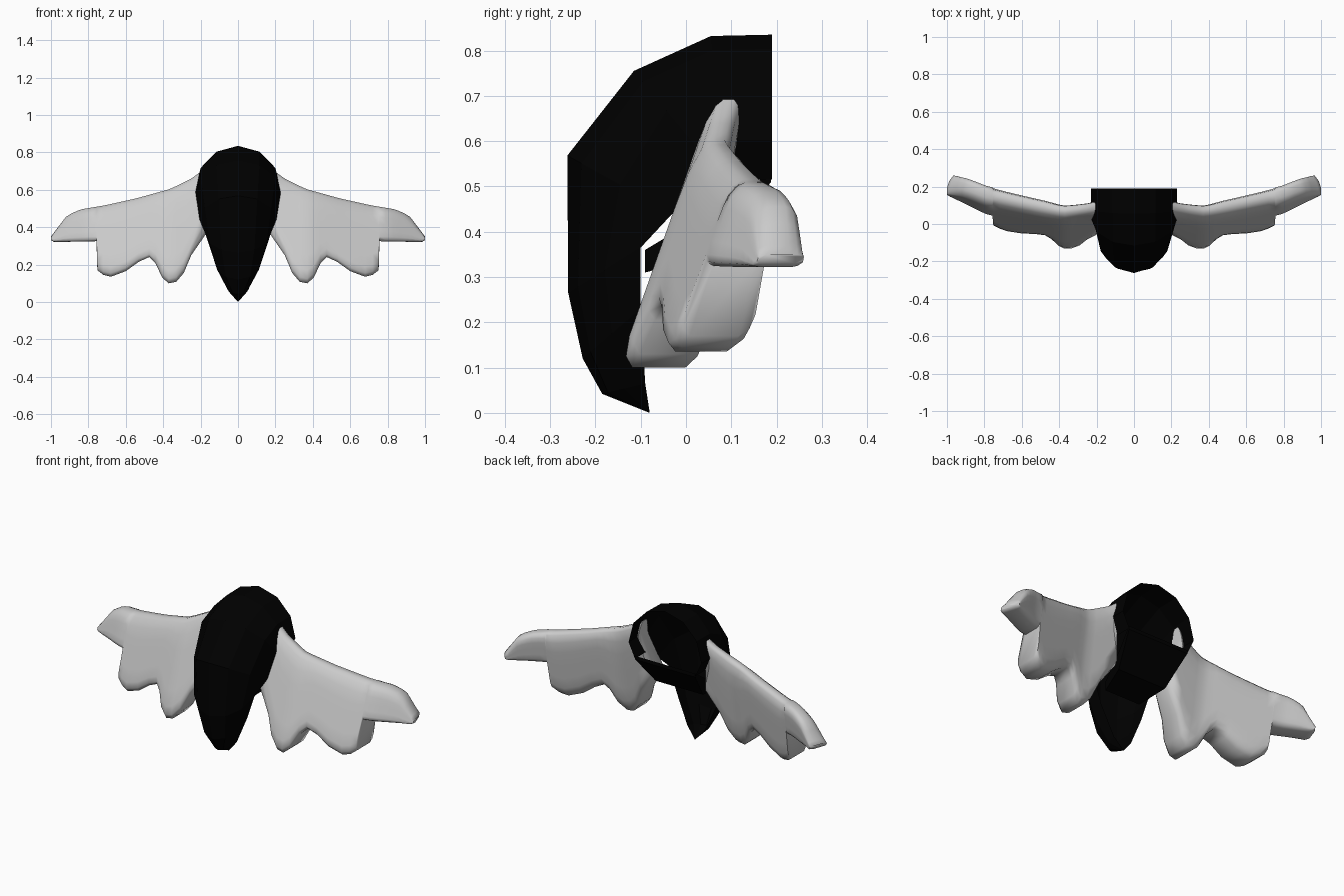
import bpy, bmesh
from math import sin, cos, radians

if "Cube" in bpy.data.objects:
    bpy.data.objects.remove(bpy.data.objects["Cube"])


def make_object(name, bm):
    bmesh.ops.remove_doubles(bm, verts=bm.verts, dist=0.0005)
    bmesh.ops.recalc_face_normals(bm, faces=bm.faces)
    me = bpy.data.meshes.new(name)
    bm.to_mesh(me)
    bm.free()
    ob = bpy.data.objects.new(name, me)
    bpy.context.collection.objects.link(ob)
    return ob


def loft(bm, loops, closed=False):
    rows = [[bm.verts.new(p) for p in loop] for loop in loops]
    for a, b in zip(rows, rows[1:]):
        n = len(a)
        for i in range(n if closed else n - 1):
            j = (i + 1) % n
            bm.faces.new((a[i], a[j], b[j], b[i]))
    return rows


def lerp(table, x):
    for (x0, z0), (x1, z1) in zip(table, table[1:]):
        if x <= x1:
            return z0 + (z1 - z0) * (x - x0) / (x1 - x0)
    return table[-1][1]


black = bpy.data.materials.new("black")
black.diffuse_color = (0, 0, 0, 1)
black.use_nodes = True
black.node_tree.nodes["Principled BSDF"].inputs["Base Color"].default_value = black.diffuse_color

# Hood: faceted shell open at the back; rows run from lower tip to rear rim
# centre y, centre z, edge x, edge y, edge z
hood_rows = [
    (-.08, .0, .0, -.08, .0),
    (-.185, .042, .055, -.09, .065),
    (-.228, .12, .13, -.1, .23),
    (-.26, .265, .175, -.1, .365),
    (-.262, .568, .205, -.03, .44),
    (-.115, .755, .23, .03, .58),
    (.055, .832, .23, .08, .6),
    (.19, .835, .23, .19, .6),
]
lips = {5: (.2, .05, .5), 6: (.19, .1, .515), 7: (.19, .19, .515)}
loops = []
for i, (yc, zc, xe, ye, ze) in enumerate(hood_rows):
    half = [(xe * sin(a), ye + (yc - ye) * cos(a), ze + (zc - ze) * cos(a))
            for a in map(radians, (0, 30, 60, 90))]
    half.append(lips.get(i, (xe, ye, ze)))
    loops.append([(-x, y, z) for x, y, z in half[:0:-1]] + half)
bm = bmesh.new()
loft(bm, loops)
bmesh.ops.dissolve_degenerate(bm, dist=0.0005, edges=bm.edges)
hood = make_object("hood", bm)
hood.data.materials.append(black)

# Sloping floor plate inside the hood
bm = bmesh.new()
sections = [(-.09, .11, .31, .36), (.06, .15, .35, .45), (.188, .19, .51, .53)]
rows = loft(bm, [[(-w, y, z0), (w, y, z0), (w, y, z1), (-w, y, z1)]
                 for y, w, z0, z1 in sections], closed=True)
bm.faces.new(rows[0])
bm.faces.new(rows[-1])
plate = make_object("inner_plate", bm)
plate.data.materials.append(black)

# Wings: upper and lower outlines, lofted from root to tip
top = [(.19, .70), (.24, .665), (.36, .605), (.54, .555), (.71, .517),
       (.83, .497), (.88, .48), (.92, .455), (.97, .39), (1, .35)]
bottom = [(.19, .37), (.25, .25), (.29, .155), (.33, .108), (.37, .1),
          (.405, .13), (.44, .205), (.475, .24), (.53, .215), (.6, .165),
          (.68, .135), (.72, .145), (.752, .17), (.757, .325), (.83, .323),
          (.92, .322), (.985, .322), (1, .33)]
profile = [(0, .35), (.04, .7), (.15, .95), (.3, 1), (.5, 1), (.7, 1), (.86, 1),
           (.95, .9), (1, .65)]
columns = sorted({x for x, z in bottom} | {.54, .64, .79, .86, .89, .95, .97})
loops = []
for x in columns:
    zt, zb = lerp(top, x), lerp(bottom, x)
    tip = max(0, (x - .8) / .2)
    front, back = [], []
    for v, f in profile:
        z = zt + (zb - zt) * v
        mid = .07 + .26 * (z - .6) + .28 * max(0, x - .38) + .033 * tip
        t = (.035 + .095 * max(0, .68 - z)) * f * (1 - .25 * tip)
        # the root follows the hood side, the tip is cut at a slant
        xr = .23 - .3 * abs(z - .58) if x == columns[0] else x
        front.append((xr, mid - t, z))
        back.append((xr - .7 * t * tip, mid + t, z))
    loops.append(front + back[::-1])
bm = bmesh.new()
rows = loft(bm, loops, closed=True)
bm.faces.new(rows[0])
bm.faces.new(rows[-1])
wings = make_object("wings", bm)
wings.modifiers.new("mirror", 'MIRROR').use_axis = (True, False, False)
bpy.context.view_layer.objects.active = wings
wings.select_set(True)
bpy.ops.object.shade_smooth_by_angle(angle=radians(80))
